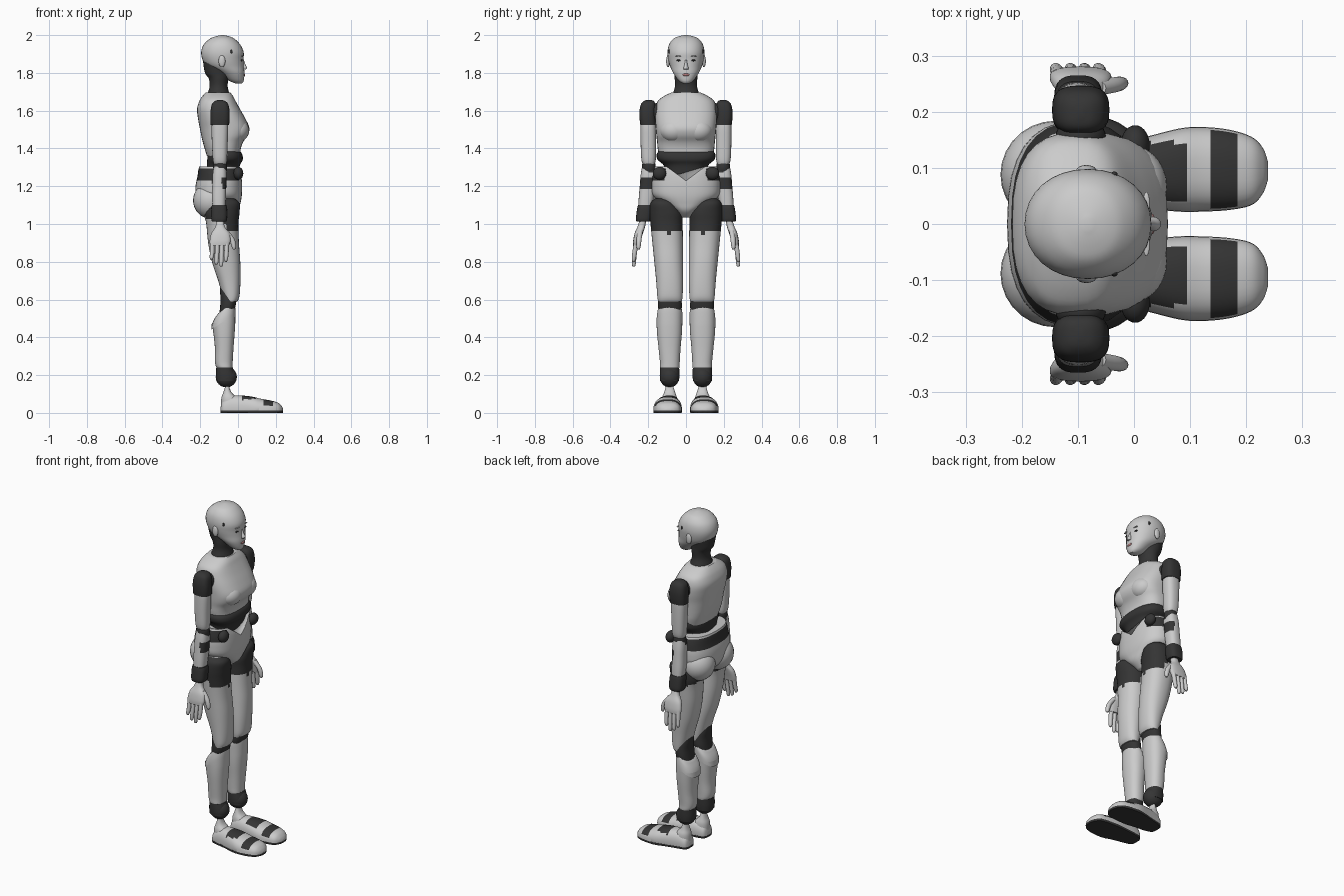
import bpy, bmesh, math
from mathutils import Matrix, Vector

dark = bpy.data.materials.new("dark_joint")
dark.diffuse_color = (0.035, 0.035, 0.035, 1)
red = bpy.data.materials.new("lip_red")
red.diffuse_color = (0.45, 0.2, 0.2, 1)
light = bpy.data.materials.new("light_shell")
light.diffuse_color = (0.6, 0.6, 0.6, 1)


def finish(name, bm, mat, mirror):
    bmesh.ops.recalc_face_normals(bm, faces=bm.faces[:])
    me = bpy.data.meshes.new(name)
    bm.to_mesh(me)
    bm.free()
    me.materials.append(mat or light)
    me.materials.append(dark)
    ob = bpy.data.objects.new(name, me)
    bpy.context.collection.objects.link(ob)
    if mirror:
        m = ob.modifiers.new("mirror", 'MIRROR')
        m.use_axis = (False, True, False)
        m.use_mirror_merge = False
    return ob


def catmull(a, b, c, d, t):
    return 0.5 * (2*b + (c-a)*t + (2*a-5*b+4*c-d)*t*t + (3*b-a-3*c+d)*t**3)


def loft(name, secs, mat=None, e=2.3, mirror=False, axis='z', paint=None, warp=None, n=32, sub=4):
    """Skin through superellipse sections (pos, lo_u, hi_u, lo_v, hi_v)."""
    rows = []
    for i in range(len(secs) - 1):
        q = [secs[max(i-1, 0)], secs[i], secs[i+1], secs[min(i+2, len(secs)-1)]]
        rows += [[catmull(*k, s / sub) for k in zip(*q)] for s in range(sub)]
    rows.append(secs[-1])
    bm = bmesh.new()
    rings = []
    for p, u0, u1, v0, v1 in rows:
        ring = []
        for k in range(n):
            a = 2 * math.pi * k / n
            c, s = math.cos(a), math.sin(a)
            u = (u0+u1)/2 + (u1-u0)/2 * math.copysign(abs(c)**(2/e), c)
            v = (v0+v1)/2 + (v1-v0)/2 * math.copysign(abs(s)**(2/e), s)
            co = Vector((u, v, p) if axis == 'z' else (p, u, v))
            ring.append(bm.verts.new(warp(co) if warp else co))
        rings.append(ring)
    for a, b in zip(rings, rings[1:]):
        for k in range(n):
            f = bm.faces.new((a[k], a[(k+1) % n], b[(k+1) % n], b[k]))
            if paint and paint(f.calc_center_median()):
                f.material_index = 1
    bm.faces.new(rings[0])
    bm.faces.new(rings[-1])
    return finish(name, bm, mat, mirror)


def sym(secs):
    return [(z, x0, x1, -w, w) for z, x0, x1, w in secs]


def ball(name, loc, r, mat=None, mirror=False):
    bm = bmesh.new()
    bmesh.ops.create_uvsphere(bm, u_segments=28, v_segments=16, radius=1)
    bmesh.ops.transform(bm, matrix=Matrix.Translation(loc) @ Matrix.Diagonal((*r, 1)), verts=bm.verts[:])
    return finish(name, bm, mat, mirror)


# head and face
loft("head", sym([(1.745, -.015, .022, .018), (1.76, -.05, .031, .04), (1.80, -.10, .034, .068),
                  (1.835, -.165, .031, .084), (1.87, -.188, .029, .094), (1.91, -.195, .03, .098),
                  (1.95, -.182, .012, .09), (1.98, -.15, -.018, .068), (1.993, -.12, -.045, .04),
                  (2.0, -.09, -.075, .01)]), e=2.1)
loft("nose", sym([(1.818, .02, .042, .012), (1.827, .02, .048, .013), (1.845, .015, .039, .008),
                  (1.87, .01, .031, .006)]), e=2, n=16)
ball("eye", (.019, .037, 1.866), (.006, .014, .005), dark, True)
ball("eyebrow", (.022, .037, 1.889), (.006, .02, .003), None, True)
ball("lips", (.032, 0, 1.79), (.006, .018, .007), red)
ball("ear", (-.085, .095, 1.862), (.018, .01, .032), None, True)
ball("temple_mark", (-.035, .0885, 1.912), (.006, .005, .011), dark, True)

# neck
loft("neck", sym([(1.665, -.17, -.035, .078), (1.69, -.162, -.045, .07), (1.73, -.15, -.055, .058),
                  (1.77, -.155, -.05, .06), (1.80, -.175, -.045, .062), (1.86, -.185, -.06, .07)]), dark, 2)

# torso
loft("torso", sym([(1.36, -.165, .012, .142), (1.40, -.177, .015, .15), (1.435, -.187, .028, .153),
                   (1.47, -.195, .052, .157), (1.51, -.203, .06, .16), (1.56, -.212, .038, .164),
                   (1.61, -.217, .01, .162), (1.65, -.205, -.012, .15), (1.675, -.19, -.025, .12),
                   (1.695, -.172, -.04, .08)]), e=2.6)
ball("breast", (-.005, .066, 1.495), (.064, .074, .062), None, True)
loft("waist", sym([(1.20, -.17, -.005, .12), (1.26, -.165, .0, .108), (1.31, -.165, .01, .118),
                   (1.34, -.163, .025, .15), (1.37, -.16, .022, .155), (1.39, -.16, .005, .14)]), dark, 2.5)


# pelvis with dipped front and dark belt pads
def dip(co):
    if co.x > -.07:
        co.z = min(co.z, 1.228 + .75 * abs(co.y))
    return co


loft("pelvis", sym([(1.035, -.13, -.04, .03), (1.07, -.18, -.0, .06), (1.11, -.215, .013, .125),
                    (1.15, -.225, .02, .175), (1.20, -.225, .022, .183), (1.25, -.215, .02, .18),
                    (1.285, -.21, .017, .172), (1.305, -.205, .015, .165)]), e=2.5, sub=5, warp=dip,
     paint=lambda c: 1.235 < c.z < 1.297 and (abs(c.y) > .1 or c.x < -.09))
ball("buttock", (-.14, .088, 1.125), (.098, .096, .098), None, True)
ball("hip_pad", (.002, .14, 1.268), (.026, .036, .034), dark, True)

# legs
loft("thigh", [(.59, -.07, -.003, .022, .148), (.62, -.082, .008, .018, .152), (.70, -.105, .013, .015, .158),
               (.80, -.138, .012, .015, .168), (.90, -.158, .005, .016, .178), (1.0, -.168, .002, .018, .188),
               (1.06, -.18, .008, .02, .193), (1.11, -.165, .008, .05, .188), (1.135, -.13, -.02, .08, .165)],
     e=2.3, mirror=True, sub=5,
     paint=lambda c: c.z > (.95 + .25*abs(c.y - .095) if c.x > -.06 else 1.0 + .3*(-.06-c.x)))
loft("knee", [(.52, -.10, -.025, .03, .138), (.56, -.095, -.014, .022, .148), (.60, -.092, -.008, .024, .148),
              (.64, -.095, -.01, .03, .142), (.68, -.095, -.03, .045, .13)], dark, mirror=True)


# shin guard rises toward the front
def slope(co):
    if co.z > .48:
        co.z += (co.x + .07) * .7
    return co


loft("shin", [(.2, -.072, -.034, .05, .12), (.235, -.11, -.03, .036, .136), (.27, -.122, -.028, .033, .138),
              (.34, -.122, -.024, .029, .145), (.42, -.13, -.018, .022, .153), (.49, -.14, -.014, .019, .156),
              (.53, -.13, -.016, .019, .152), (.552, -.105, -.022, .025, .146)], mirror=True, warp=slope)
loft("ankle_cuff", [(.17, -.115, -.012, .037, .137), (.20, -.117, -.014, .035, .139), (.24, -.115, -.028, .036, .137)],
     dark, mirror=True)
ball("ankle_ball", (-.062, .087, .19), (.056, .052, .055), dark, True)
loft("ankle_stem", [(.04, -.09, .02, .045, .13), (.08, -.088, -.005, .048, .127), (.11, -.077, -.035, .058, .115),
                    (.15, -.065, -.05, .07, .105)], mirror=True)


# feet
def flat(lo, hi):
    def f(co):
        co.z = min(max(co.z, lo), hi)
        return co
    return f


foot = [(-.092, .065, .11, -.01, .03), (-.08, .045, .13, -.03, .065), (-.04, .034, .141, -.05, .09),
        (.02, .028, .155, -.05, .092), (.08, .022, .17, -.05, .085), (.12, .022, .173, -.05, .075),
        (.17, .025, .168, -.04, .066), (.21, .034, .155, -.03, .055), (.23, .055, .135, -.015, .038),
        (.239, .08, .11, .0, .022)]
loft("foot", foot, e=2.5, mirror=True, axis='x', warp=flat(.012, 1), sub=6,
     paint=lambda c: (.138 < c.x < .188 and c.z > .035) or
     (.025 < c.x < .092 and c.z > .065 and .04 < c.y < .145))
loft("sole", foot, dark, e=2.5, mirror=True, axis='x', warp=flat(0, .013))

# arms
loft("shoulder_cap", [(1.525, -.145, -.047, .158, .242), (1.56, -.146, -.044, .16, .246),
                      (1.60, -.145, -.045, .16, .246), (1.635, -.138, -.052, .162, .238),
                      (1.652, -.12, -.07, .172, .222), (1.657, -.1, -.09, .19, .205)], dark, 2.8, True)
ball("shoulder_joint", (-.095, .155, 1.59), (.045, .035, .05), dark, True)
loft("upper_arm", [(1.31, -.125, -.065, .168, .225), (1.34, -.133, -.058, .16, .236),
                   (1.42, -.138, -.055, .158, .24), (1.50, -.14, -.052, .158, .241),
                   (1.535, -.138, -.054, .16, .24)], e=2.5, mirror=True)
ball("elbow", (-.095, .197, 1.30), (.037, .037, .05), dark, True)
loft("forearm", [(1.09, -.135, -.067, .178, .252), (1.14, -.138, -.064, .17, .25),
                 (1.20, -.137, -.062, .16, .245), (1.26, -.135, -.06, .157, .24),
                 (1.305, -.128, -.066, .165, .232)], e=2.5, mirror=True,
     paint=lambda c: c.x > -.085 and 1.185 < c.z < 1.25 or c.z > 1.275 and c.y < .2)
loft("wrist", [(1.012, -.138, -.062, .188, .262), (1.03, -.142, -.057, .184, .265),
               (1.08, -.142, -.057, .178, .259), (1.10, -.138, -.062, .18, .254)], dark, 2.8, True)

# hands
loft("palm", [(.885, -.148, -.048, .248, .28), (.91, -.15, -.04, .241, .28), (.95, -.142, -.045, .228, .272),
              (.985, -.12, -.07, .217, .257), (1.02, -.115, -.075, .21, .245)], e=2.5, mirror=True)
for name, x, tip in (("index", -.06, .80), ("middle", -.085, .775), ("ring", -.11, .785), ("little", -.136, .81)):
    loft(name + "_finger", [(tip, x-.01, x+.001, .272, .28), (tip+.012, x-.014, x+.006, .266, .287),
                            (.85, x-.013, x+.011, .259, .284), (.91, x-.012, x+.012, .249, .276)],
         e=2, mirror=True, n=14)
loft("thumb", [(.865, -.026, -.016, .245, .257), (.88, -.034, -.01, .24, .262), (.92, -.048, -.018, .235, .262),
               (.965, -.085, -.05, .228, .256)], e=2, mirror=True, n=16)

# soft shading with crisp edges
bpy.ops.object.select_all(action='SELECT')
bpy.context.view_layer.objects.active = bpy.context.selected_objects[0]
bpy.ops.object.shade_smooth_by_angle(angle=math.radians(40))
